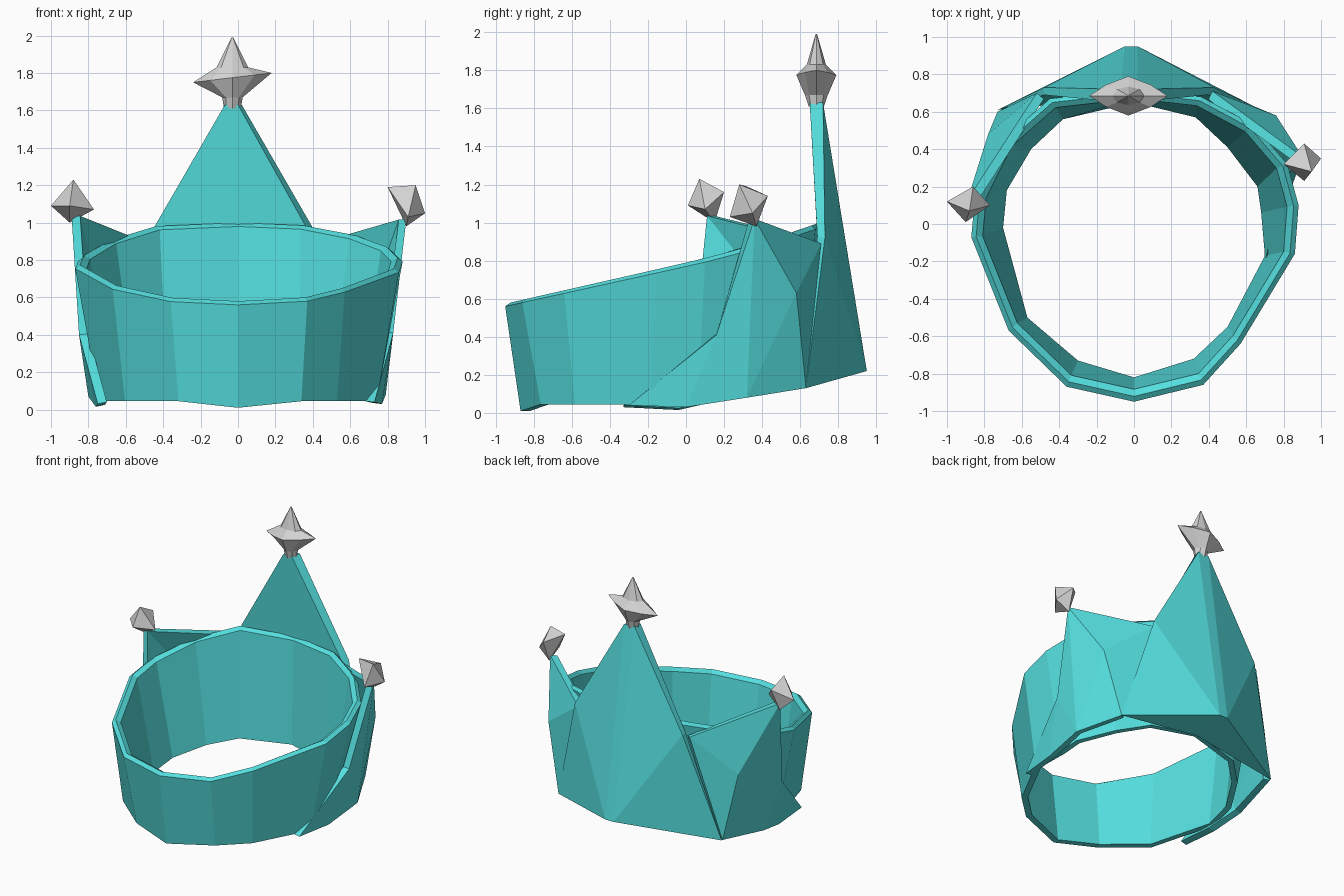
import bpy, bmesh, math

cube = bpy.data.objects.get("Cube")
if cube:
    bpy.data.objects.remove(cube, do_unlink=True)


def material(name, color):
    m = bpy.data.materials.new(name)
    m.use_nodes = True
    m.diffuse_color = color
    bsdf = m.node_tree.nodes["Principled BSDF"]
    bsdf.inputs["Base Color"].default_value = color
    bsdf.inputs["Roughness"].default_value = 0.6
    return m


teal = material("teal", (0.09, 0.73, 0.73, 1))
silver = material("silver", (0.66, 0.66, 0.66, 1))


def build(name, verts, faces, mat, recalc=True):
    mesh = bpy.data.meshes.new(name)
    mesh.from_pydata(verts, [], faces)
    if recalc:
        bm = bmesh.new()
        bm.from_mesh(mesh)
        bmesh.ops.recalc_face_normals(bm, faces=bm.faces)
        bm.to_mesh(mesh)
        bm.free()
    mesh.materials.append(mat)
    obj = bpy.data.objects.new(name, mesh)
    bpy.context.collection.objects.link(obj)
    return obj


def loft(name, rows, mat, cyclic):
    """Join equal rings of points, either into a tube loop or with end caps."""
    n = len(rows[0])
    verts = [p for row in rows for p in row]
    faces = []
    for r in range(len(rows) if cyclic else len(rows) - 1):
        s = (r + 1) % len(rows)
        for i in range(n):
            j = (i + 1) % n
            faces.append((r * n + i, r * n + j, s * n + j, s * n + i))
    if not cyclic:
        faces += [tuple(range(n)), tuple(range((len(rows) - 1) * n, len(rows) * n))]
    return build(name, verts, faces, mat)


# Band: faceted ring, flared upward, with a rim that climbs to the back
rim_outline = [(0, -.95), (.37, -.86), (.57, -.64), (.86, -.16), (.88, .1),
               (.82, .32), (.64, .53), (.36, .68), (0, .72), (-.45, .67),
               (-.70, .45), (-.85, .15), (-.87, -.07), (-.67, -.57), (-.36, -.87)]
hem_outline = [(0, -.82), (.32, -.72), (.5, -.55), (.7, -.17), (.68, .06),
               (.66, .2), (.5, .41), (.33, .57), (0, .65), (-.38, .56),
               (-.55, .4), (-.68, .18), (-.7, -.02), (-.57, -.5), (-.3, -.73)]


def rim(scale, lift):
    return [(x * scale, y * scale, .57 + .22 * (y + .95) + .1 * max(0, y) ** 2 + lift)
            for x, y in rim_outline]


def hem(scale):
    return [(x * scale, y * scale, .01 if y < -.8 else .045 + .22 * max(0, y))
            for x, y in hem_outline]


loft("band", [hem(1.06), rim(1, -.01), rim(.97, .01), rim(.93, -.01), hem(1)], teal, True)

# Tall back spike: wedge with a ridge at the back and a flat front
spike = {
    "top_l": (-.07, .72, 1.63), "top_r": (.02, .72, 1.63),
    "tip_l": (-.07, .65, 1.63), "tip_r": (0, .65, 1.63),
    "mid_l": (-.48, .73, .92), "mid_r": (.43, .73, .92),
    "front_l": (-.48, .69, .92), "front_r": (.39, .69, .93),
    "low_l": (-.73, .61, .13), "low_r": (.64, .63, .13),
    "ridge_l": (-.05, .95, .22), "ridge_r": (.02, .95, .22),
    "inner": (0, .68, .18),
}
spike_faces = ["top_l top_r ridge_r ridge_l", "top_l tip_l tip_r top_r",
               "tip_l front_l front_r tip_r", "front_l inner front_r",
               "low_l ridge_l inner", "ridge_l ridge_r inner", "ridge_r low_r inner"]
for s in "lr":
    spike_faces += [f.replace("*", s) for f in (
        "top_* mid_* ridge_*", "mid_* low_* ridge_*", "top_* tip_* front_* mid_*",
        "mid_* front_* low_*", "front_* low_* inner")]
keys = list(spike)
build("back_spike", list(spike.values()),
      [tuple(keys.index(k) for k in f.split()) for f in spike_faces], teal)

# Side spikes: folded plates that wrap from the back to a low front tip
# point order: apex, back top, back low, bottom, front fold, front tip, tip low, side fold
fold = ["AED", "ADH", "HDC", "AHB", "BHC", "EFG", "EGD"]


def side_spike(name, points, flip):
    faces = [tuple("ABCDEFGH".index(c) for c in f) for f in fold]
    if flip:
        faces = [f[::-1] for f in faces]
    obj = build(name, points, faces, teal, recalc=False)
    mod = obj.modifiers.new("thickness", "SOLIDIFY")
    mod.thickness = .05
    mod.offset = -1


side_spike("left_spike",
           [(.90, .36, 1.02), (.42, .71, .89), (.64, .63, .13), (.79, .32, .08),
            (.83, .16, .41), (.73, -.30, .04), (.77, 0, .03), (.76, .58, .63)], False)
side_spike("right_spike",
           [(-.89, .13, 1.04), (-.52, .70, .90), (-.73, .60, .13), (-.80, .20, .07),
            (-.85, .05, .40), (-.75, -.33, .03), (-.76, -.04, .015), (-.78, .48, .60)], True)


# Small gems: tilted octahedra, given as three pairs of opposite corners
def gem(name, a, b, c):
    faces = [(i, j, k) for i in (0, 1) for j in (2, 3) for k in (4, 5)]
    build(name, [*a, *b, *c], faces, silver)


gem("left_gem", [(.80, .32, 1.19), (1.0, .35, 1.05)],
    [(.95, .28, 1.2), (.9, .37, .98)], [(.91, .43, 1.14), (.91, .23, 1.03)])
gem("right_gem", [(-.88, .07, 1.23), (-.9, .15, 1.0)],
    [(-1.0, .12, 1.09), (-.77, .10, 1.07)], [(-.9, .01, 1.09), (-.86, .2, 1.16)])


# Star gem on the tall spike: narrow neck, four long points, sharp top
def star_ring(z, rx, ry, diagonal, tilt=0):
    ring = []
    for i in range(8):
        a = i * math.pi / 4
        k = diagonal if i % 2 else 1
        x, y = rx * k * math.cos(a), ry * k * math.sin(a)
        ring.append((x - .03, y + .685, z + tilt * x))
    return ring


loft("star_gem", [star_ring(1.61, .045, .04, 1), star_ring(1.67, .055, .06, .9),
                  star_ring(1.775, .21, .105, .8, .12), star_ring(1.83, .085, .05, 1),
                  star_ring(1.99, .004, .004, 1)], silver, False)
